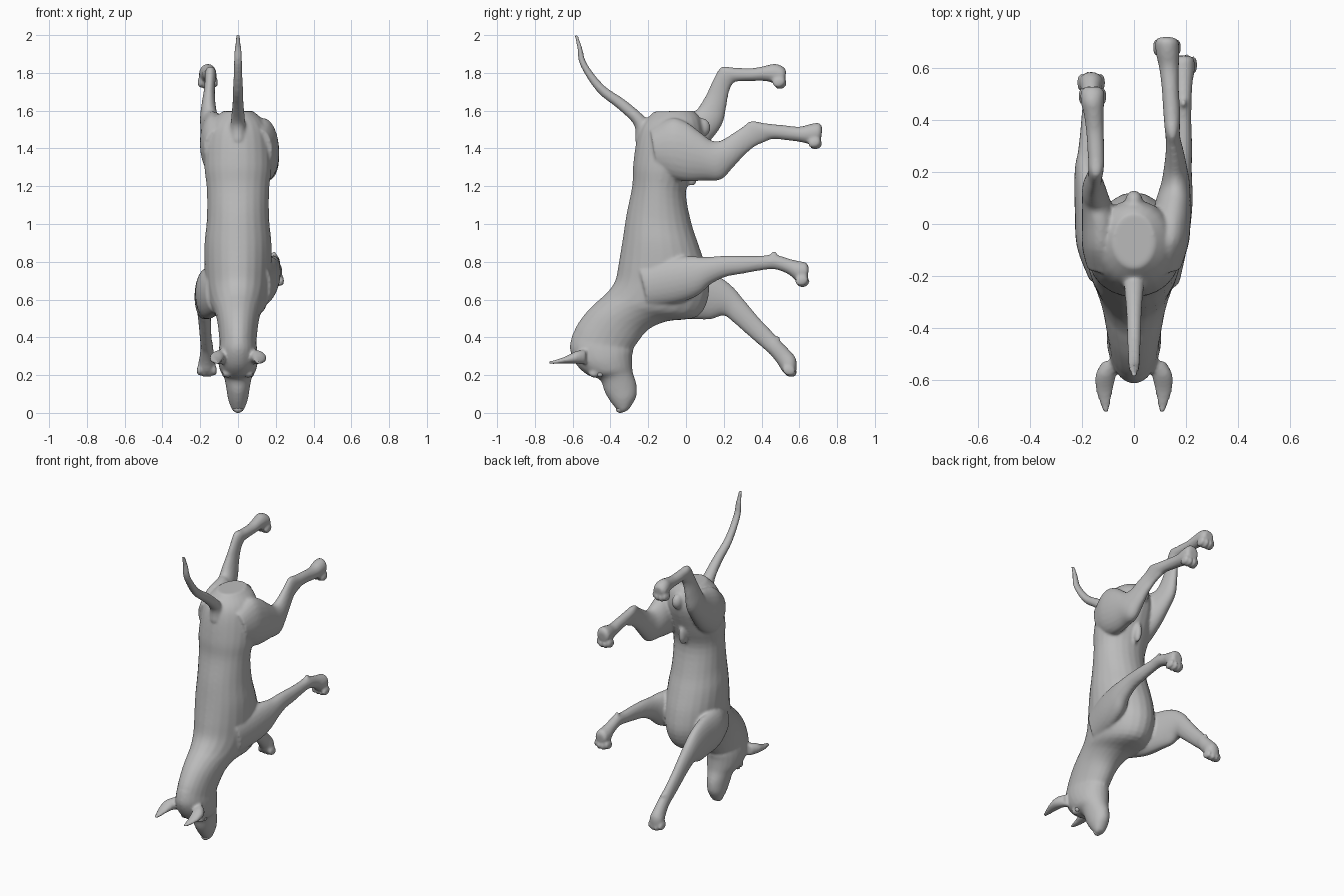
import bpy, bmesh, math
from mathutils import Vector, Matrix

grey = bpy.data.materials.new("grey")
grey.diffuse_color = (0.5, 0.5, 0.5, 1)
RING, STEPS = 24, 4


def catmull(a, b, c, d, t):
    return 0.5 * (2 * b + (c - a) * t + (2 * a - 5 * b + 4 * c - d) * t * t
                  + (3 * b - a - 3 * c + d) * t ** 3)


def loft(bm, sections):
    """Section: y, z of one edge, y, z of the other edge, centre x, half width."""
    n = len(sections)
    smooth = []
    for i in range(n - 1):
        four = [sections[min(max(i + k, 0), n - 1)] for k in (-1, 0, 1, 2)]
        for s in range(STEPS):
            smooth.append([catmull(*v, s / STEPS) for v in zip(*four)])
    smooth.append(list(sections[-1]))
    rings = []
    for y1, z1, y2, z2, x, w in smooth:
        mid = Vector((x, (y1 + y2) / 2, (z1 + z2) / 2))
        deep = Vector((0, (y1 - y2) / 2, (z1 - z2) / 2))
        rings.append([bm.verts.new(mid + deep * math.cos(a) + Vector((w * math.sin(a), 0, 0)))
                      for a in (2 * math.pi * k / RING for k in range(RING))])
    faces = [bm.faces.new((p[k], p[(k + 1) % RING], q[(k + 1) % RING], q[k]))
             for p, q in zip(rings, rings[1:]) for k in range(RING)]
    faces += [bm.faces.new(rings[0]), bm.faces.new(rings[-1])]
    bmesh.ops.recalc_face_normals(bm, faces=faces)


def blob(bm, centre, size, tilt=0.0):
    m = Matrix.Translation(centre) @ Matrix.Rotation(tilt, 4, 'X') @ Matrix.Diagonal((*size, 1))
    bmesh.ops.create_uvsphere(bm, u_segments=16, v_segments=10, radius=1, matrix=m)


def paw(bm, x, y, z, tilt):
    # four toes side by side and a pad behind them
    for k, off in enumerate((-0.039, -0.014, 0.014, 0.039)):
        lift = 0.008 if k in (1, 2) else 0
        blob(bm, (x + off, y + lift, z - lift), (0.015, 0.036, 0.028), tilt)
    blob(bm, (x, y + 0.005, z + 0.055), (0.032, 0.025, 0.03), tilt)


def finish(name, bm):
    me = bpy.data.meshes.new(name)
    bm.to_mesh(me)
    bm.free()
    me.materials.append(grey)
    me.shade_smooth()
    ob = bpy.data.objects.new(name, me)
    bpy.context.collection.objects.link(ob)
    return ob


body = bmesh.new()

# rump, trunk, chest, neck
loft(body, [
    (-0.17, 1.595, 0.04, 1.60, 0, 0.08), (-0.23, 1.53, 0.08, 1.55, 0, 0.14),
    (-0.26, 1.45, 0.09, 1.45, 0, 0.17), (-0.28, 1.31, 0.04, 1.30, 0, 0.178),
    (-0.285, 1.20, 0.0, 1.17, 0, 0.165), (-0.315, 1.05, 0.03, 1.00, 0, 0.165),
    (-0.335, 0.92, 0.07, 0.88, 0, 0.177), (-0.355, 0.80, 0.11, 0.75, 0, 0.177),
    (-0.375, 0.70, 0.12, 0.62, 0, 0.17), (-0.42, 0.635, 0.06, 0.51, 0, 0.15),
    (-0.47, 0.59, -0.10, 0.485, 0, 0.125), (-0.53, 0.53, -0.20, 0.44, 0, 0.11),
    (-0.585, 0.45, -0.265, 0.36, 0, 0.10), (-0.61, 0.37, -0.29, 0.32, 0, 0.098)])

# head and muzzle
loft(body, [
    (-0.60, 0.42, -0.30, 0.38, 0, 0.09), (-0.615, 0.34, -0.28, 0.335, 0, 0.102),
    (-0.58, 0.255, -0.285, 0.30, 0, 0.105), (-0.52, 0.20, -0.285, 0.25, 0, 0.095),
    (-0.455, 0.175, -0.28, 0.21, 0, 0.075), (-0.43, 0.11, -0.262, 0.15, 0, 0.062),
    (-0.40, 0.06, -0.262, 0.09, 0, 0.053), (-0.36, 0.01, -0.285, 0.045, 0, 0.036),
    (-0.345, -0.002, -0.305, 0.015, 0, 0.022)])

# tail
loft(body, [
    (-0.27, 1.44, -0.16, 1.50, 0, 0.045), (-0.275, 1.525, -0.215, 1.565, 0, 0.038),
    (-0.36, 1.61, -0.32, 1.655, 0, 0.030), (-0.47, 1.70, -0.435, 1.735, 0, 0.026),
    (-0.56, 1.84, -0.525, 1.85, 0, 0.023), (-0.575, 1.93, -0.55, 1.935, 0, 0.018),
    (-0.59, 2.002, -0.575, 2.004, 0, 0.012)])

# bent hind leg
loft(body, [
    (-0.19, 1.50, -0.15, 1.27, 0.11, 0.07), (-0.08, 1.56, -0.08, 1.24, 0.13, 0.08),
    (0.0, 1.54, 0.0, 1.225, 0.14, 0.078), (0.07, 1.49, 0.10, 1.23, 0.15, 0.068),
    (0.13, 1.445, 0.185, 1.235, 0.16, 0.055), (0.18, 1.44, 0.25, 1.30, 0.16, 0.045),
    (0.24, 1.475, 0.31, 1.365, 0.157, 0.035), (0.30, 1.515, 0.365, 1.41, 0.15, 0.028),
    (0.345, 1.545, 0.42, 1.435, 0.147, 0.03), (0.42, 1.533, 0.46, 1.45, 0.145, 0.033),
    (0.52, 1.523, 0.52, 1.445, 0.14, 0.033), (0.60, 1.515, 0.60, 1.435, 0.135, 0.038),
    (0.66, 1.53, 0.65, 1.425, 0.13, 0.045), (0.705, 1.535, 0.70, 1.43, 0.127, 0.045),
    (0.722, 1.51, 0.715, 1.45, 0.125, 0.03)])
paw(body, 0.127, 0.68, 1.43, 0.3)

# raised hind leg
loft(body, [
    (-0.19, 1.50, -0.15, 1.30, -0.11, 0.07), (-0.10, 1.57, -0.08, 1.26, -0.125, 0.075),
    (0.0, 1.595, 0.03, 1.33, -0.13, 0.07), (0.05, 1.60, 0.12, 1.43, -0.145, 0.055),
    (0.075, 1.63, 0.19, 1.525, -0.155, 0.045), (0.11, 1.69, 0.213, 1.62, -0.155, 0.034),
    (0.14, 1.755, 0.228, 1.70, -0.15, 0.028), (0.185, 1.83, 0.25, 1.745, -0.146, 0.03),
    (0.25, 1.828, 0.28, 1.755, -0.146, 0.032), (0.35, 1.825, 0.35, 1.757, -0.15, 0.034),
    (0.42, 1.838, 0.42, 1.757, -0.155, 0.038), (0.47, 1.848, 0.47, 1.745, -0.16, 0.045),
    (0.51, 1.835, 0.51, 1.745, -0.16, 0.045), (0.53, 1.815, 0.525, 1.76, -0.16, 0.03)])
paw(body, -0.16, 0.492, 1.75, 0.3)

# level front leg
loft(body, [
    (-0.25, 0.78, -0.20, 0.56, 0.12, 0.055), (-0.10, 0.82, -0.05, 0.58, 0.143, 0.065),
    (0.02, 0.83, 0.06, 0.62, 0.163, 0.06), (0.10, 0.825, 0.13, 0.68, 0.178, 0.048),
    (0.20, 0.832, 0.21, 0.72, 0.185, 0.038), (0.30, 0.832, 0.30, 0.737, 0.19, 0.034),
    (0.40, 0.832, 0.40, 0.755, 0.19, 0.031), (0.47, 0.838, 0.47, 0.76, 0.19, 0.032),
    (0.55, 0.815, 0.54, 0.735, 0.19, 0.036), (0.60, 0.803, 0.585, 0.70, 0.19, 0.044),
    (0.637, 0.795, 0.63, 0.70, 0.19, 0.042), (0.65, 0.77, 0.645, 0.72, 0.19, 0.028)])
paw(body, 0.19, 0.612, 0.70, 0.3)
blob(body, (0.19, 0.465, 0.835), (0.014, 0.018, 0.022))

# reaching front leg
loft(body, [
    (-0.22, 0.74, -0.22, 0.53, -0.115, 0.055), (-0.10, 0.77, -0.08, 0.50, -0.15, 0.07),
    (0.04, 0.76, 0.05, 0.495, -0.168, 0.06), (0.16, 0.73, 0.13, 0.495, -0.18, 0.05),
    (0.245, 0.67, 0.20, 0.515, -0.185, 0.042), (0.305, 0.60, 0.25, 0.48, -0.18, 0.036),
    (0.385, 0.505, 0.33, 0.41, -0.175, 0.032), (0.455, 0.43, 0.405, 0.345, -0.17, 0.031),
    (0.49, 0.39, 0.445, 0.31, -0.165, 0.033), (0.545, 0.335, 0.485, 0.26, -0.165, 0.038),
    (0.583, 0.285, 0.51, 0.22, -0.165, 0.046), (0.585, 0.225, 0.535, 0.20, -0.165, 0.035)])
paw(body, -0.165, 0.545, 0.225, -0.4)
blob(body, (-0.165, 0.48, 0.39), (0.014, 0.02, 0.018))

# groin
blob(body, (0, 0.085, 1.51), (0.035, 0.045, 0.05))
blob(body, (0, 0.03, 1.27), (0.025, 0.035, 0.07))

# ears, brows
for side in (-1, 1):
    loft(body, [
        (-0.53, 0.335, -0.53, 0.255, side * 0.085, 0.036),
        (-0.58, 0.328, -0.58, 0.26, side * 0.108, 0.04),
        (-0.64, 0.298, -0.64, 0.262, side * 0.114, 0.033),
        (-0.69, 0.281, -0.69, 0.259, side * 0.111, 0.021),
        (-0.725, 0.274, -0.725, 0.258, side * 0.108, 0.01)])
    blob(body, (side * 0.055, -0.485, 0.208), (0.028, 0.03, 0.022))

# blend everything into one smooth skin
skin = finish("dog_body", body)
remesh = skin.modifiers.new("blend", 'REMESH')
remesh.mode = 'VOXEL'
remesh.voxel_size = 0.0085
remesh.use_smooth_shade = True
relax = skin.modifiers.new("relax", 'SMOOTH')
relax.factor = 0.5
relax.iterations = 5

# eyes and nose
for side, name in ((-1, "left_eye"), (1, "right_eye")):
    eye = bmesh.new()
    blob(eye, (side * 0.07, -0.455, 0.205), (0.014, 0.016, 0.016))
    finish(name, eye)
nose = bmesh.new()
blob(nose, (0, -0.35, 0.02), (0.025, 0.022, 0.02), -0.6)
finish("nose", nose)
